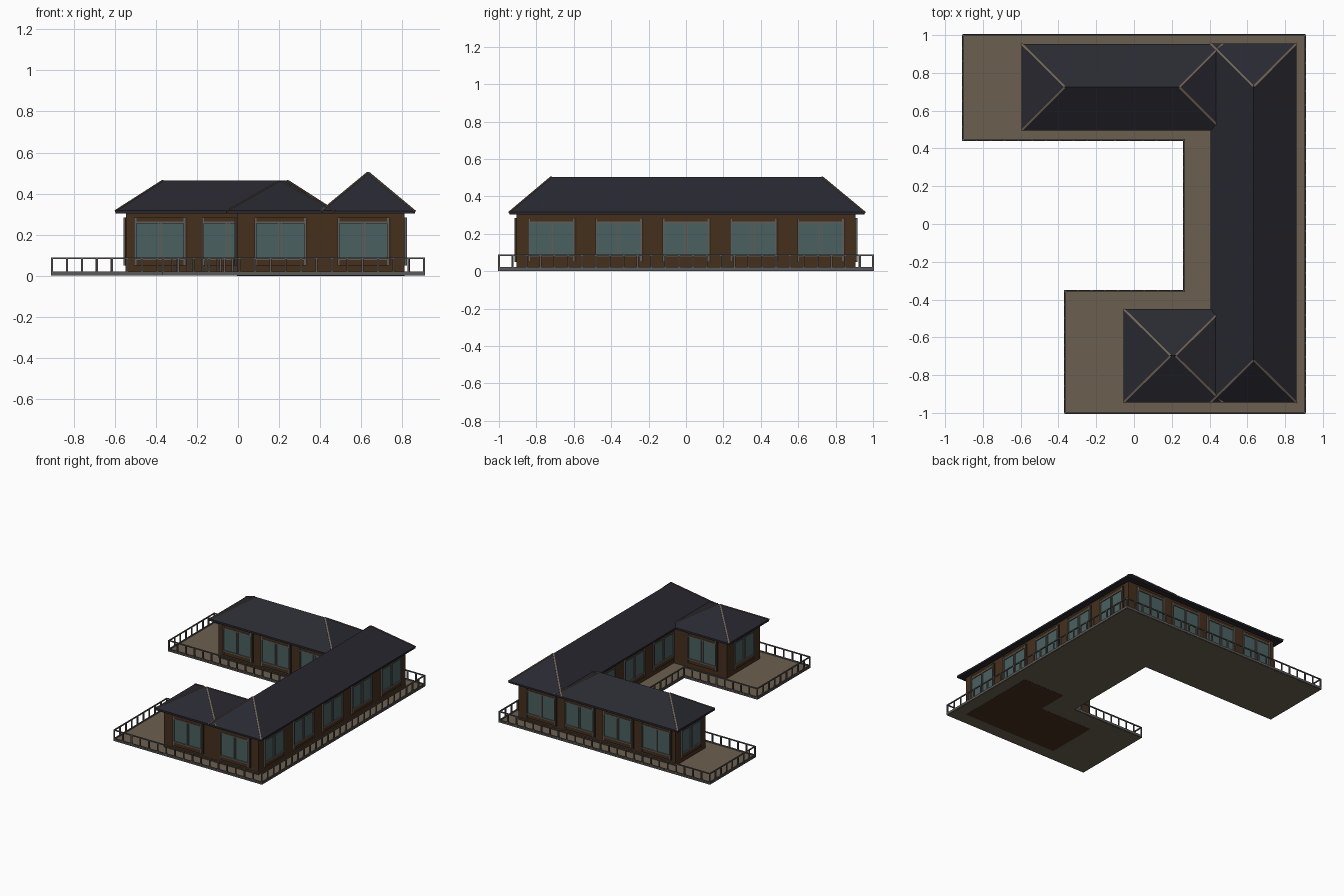
import bpy, bmesh
from mathutils import Vector, Matrix

cube = bpy.data.objects.get("Cube")
if cube:
    bpy.data.objects.remove(cube, do_unlink=True)


def material(name, r, g, b):
    m = bpy.data.materials.new(name)
    m.use_nodes = True
    m.diffuse_color = (r, g, b, 1)
    bsdf = next(n for n in m.node_tree.nodes if n.type == 'BSDF_PRINCIPLED')
    bsdf.inputs["Base Color"].default_value = (r, g, b, 1)
    return m


ROOF = material("slate roof", 0.022, 0.022, 0.031)
FASCIA = material("dark fascia", 0.02, 0.02, 0.028)
DECK = material("deck boards", 0.148, 0.116, 0.08)
WALL = material("brown cladding", 0.06, 0.029, 0.012)
TRIM = material("dark brown trim", 0.036, 0.02, 0.01)
FRAME = material("grey frame", 0.115, 0.11, 0.1)
GLASS = material("window glass", 0.07, 0.118, 0.118)
RAIL = material("railing metal", 0.105, 0.1, 0.095)
HIP = material("tan hip caps", 0.17, 0.13, 0.09)


def finish(bm, name, mat):
    bmesh.ops.recalc_face_normals(bm, faces=bm.faces)
    me = bpy.data.meshes.new(name)
    bm.to_mesh(me)
    bm.free()
    me.materials.append(mat)
    ob = bpy.data.objects.new(name, me)
    bpy.context.collection.objects.link(ob)


def add_box(bm, lo, hi, mat=Matrix()):
    lo, hi = Vector(lo), Vector(hi)
    m = Matrix.Translation((lo + hi) / 2) @ Matrix.Diagonal((*(hi - lo), 1))
    bmesh.ops.create_cube(bm, size=1, matrix=mat @ m)


def add_bar(bm, p, q, size):
    p, q = Vector(p), Vector(q)
    d = q - p
    m = Matrix.Translation((p + q) / 2) @ d.to_track_quat('X', 'Z').to_matrix().to_4x4()
    bmesh.ops.create_cube(bm, size=1, matrix=m @ Matrix.Diagonal((d.length, size, size, 1)))


# Deck slab: one U-shaped outline, extruded
outline = [(-0.905, 1), (0.905, 1), (0.905, -1), (-0.365, -1),
           (-0.365, -0.355), (0.265, -0.355), (0.265, 0.445), (-0.905, 0.445)]
bm = bmesh.new()
face = bm.faces.new([bm.verts.new((x, y, 0.001)) for x, y in outline])
ext = bmesh.ops.extrude_face_region(bm, geom=[face])
bmesh.ops.translate(bm, vec=(0, 0, 0.013),
                    verts=[v for v in ext["geom"] if isinstance(v, bmesh.types.BMVert)])
finish(bm, "deck", DECK)

# Railing and edge beam following the deck outline
rails, posts, beam = bmesh.new(), bmesh.new(), bmesh.new()
for i, a in enumerate(outline):
    a, b = Vector((*a, 0)), Vector((*outline[(i + 1) % len(outline)], 0))
    for bars, z, size in ((rails, 0.085, 0.008), (rails, 0.018, 0.008), (beam, 0.008, 0.011)):
        up = Vector((0, 0, z))
        add_bar(bars, a + up, b + up, size)
    n = round((b - a).length / 0.073)
    for k in range(n):
        p = a.lerp(b, k / n)
        add_bar(posts, p + Vector((0, 0, 0.002)), p + Vector((0, 0, 0.088)), 0.009)
finish(rails, "railing_rails", RAIL)
finish(posts, "railing_posts", RAIL)
finish(beam, "deck_edge_beam", RAIL)

# Walls of the main block and both wings, and the floor showing under the front
for name, x0, x1, y0, y1, z0, z1 in (
        ("main_walls", 0.45, 0.81, -0.905, 0.905, 0.005, 0.31),
        ("back_wing_walls", -0.545, 0.45, 0.54, 0.905, 0.005, 0.31),
        ("front_wing_walls", -0.005, 0.45, -0.905, -0.495, 0.005, 0.31),
        ("main_floor", 0.45, 0.81, -0.905, -0.25, 0, 0.004),
        ("front_wing_floor", -0.005, 0.45, -0.905, -0.495, 0, 0.004)):
    bm = bmesh.new()
    add_box(bm, (x0, y0, z0), (x1, y1, z1))
    finish(bm, name, WALL)


# Hipped roofs: eave slab, sloping faces and caps on the hips
def hip_roof(name, x0, x1, y0, y1, ridge_a, ridge_b, base, top):
    bm = bmesh.new()
    add_box(bm, (x0, y0, 0.303), (x1, y1, base))
    finish(bm, name + "_eave", FASCIA)
    bm = bmesh.new()
    c = [bm.verts.new((x, y, base)) for x, y in ((x0, y0), (x1, y0), (x1, y1), (x0, y1))]
    a, b = (bm.verts.new((*r, top)) for r in (ridge_a, ridge_b))
    if abs(ridge_a[0] - ridge_b[0]) > abs(ridge_a[1] - ridge_b[1]):
        faces = [(c[0], c[1], b, a), (c[2], c[3], a, b), (c[1], c[2], b), (c[3], c[0], a)]
        hips = [(c[0], a), (c[3], a), (c[1], b), (c[2], b)]
    else:
        faces = [(c[1], c[2], b, a), (c[3], c[0], a, b), (c[0], c[1], a), (c[2], c[3], b)]
        hips = [(c[0], a), (c[1], a), (c[2], b), (c[3], b)]
    for f in faces:
        bm.faces.new(f)
    caps = bmesh.new()
    sink = Vector((0, 0, 0.003))
    for p, q in hips:
        add_bar(caps, p.co - sink, q.co - sink, 0.01)
    finish(caps, name + "_hip_caps", HIP)
    finish(bm, name, ROOF)


hip_roof("main_roof", 0.405, 0.86, -0.945, 0.955,
         (0.633, -0.72), (0.633, 0.727), 0.316, 0.505)
hip_roof("back_wing_roof", -0.595, 0.47, 0.495, 0.954,
         (-0.365, 0.725), (0.24, 0.725), 0.318, 0.465)
hip_roof("front_wing_roof", -0.055, 0.47, -0.944, -0.45,
         (0.195, -0.697), (0.218, -0.697), 0.318, 0.46)

# Windows: (centre x, centre y, quarter turns about z); zero turns faces front
windows = [(x, 0.905, 2) for x in (-0.38, -0.05, 0.28, 0.61)]
windows += [(x, 0.54, 0) for x in (-0.38, -0.05, 0.28)]
windows += [(x, -0.905, 0) for x in (0.205, 0.61)]
windows += [(0.205, -0.495, 2)]
windows += [(0.81, y, 1) for y in (-0.72, -0.36, 0, 0.36, 0.72)]
windows += [(0.45, y, 3) for y in (-0.36, 0, 0.36)]
windows += [(-0.545, 0.722, 3), (-0.005, -0.7, 3)]

surround, trim, frame, glass = (bmesh.new() for _ in range(4))
W, BOTTOM, TOP = 0.12, 0.078, 0.264
for x, y, turns in windows:
    m = Matrix.Translation((x, y, 0)) @ Matrix.Rotation(turns * 1.5707963, 4, 'Z')
    # head and sill panels in the cladding colour, dark strip beside the window
    add_box(surround, (-W, -0.008, TOP), (W, 0, 0.285), m)
    add_box(surround, (-W, -0.008, 0.05), (W, 0, BOTTOM), m)
    add_box(trim, (W, -0.006, 0.05), (W + 0.014, 0, 0.285), m)
    # grey frame and mullions
    for c in (-W, W):
        add_box(frame, (c - 0.005, -0.012, 0.05), (c + 0.005, 0, 0.285), m)
    for c in (-0.007, 0.007):
        add_box(frame, (c - 0.003, -0.010, BOTTOM), (c + 0.003, 0, TOP), m)
    for z in (BOTTOM, TOP - 0.008):
        add_box(frame, (-W, -0.0115, z), (W, 0, z + 0.009), m)
    add_box(glass, (-W, -0.004, BOTTOM), (W, 0, TOP), m)
finish(surround, "window_surrounds", WALL)
finish(trim, "window_side_trim", TRIM)
finish(frame, "window_frames", FRAME)
finish(glass, "window_glass", GLASS)
